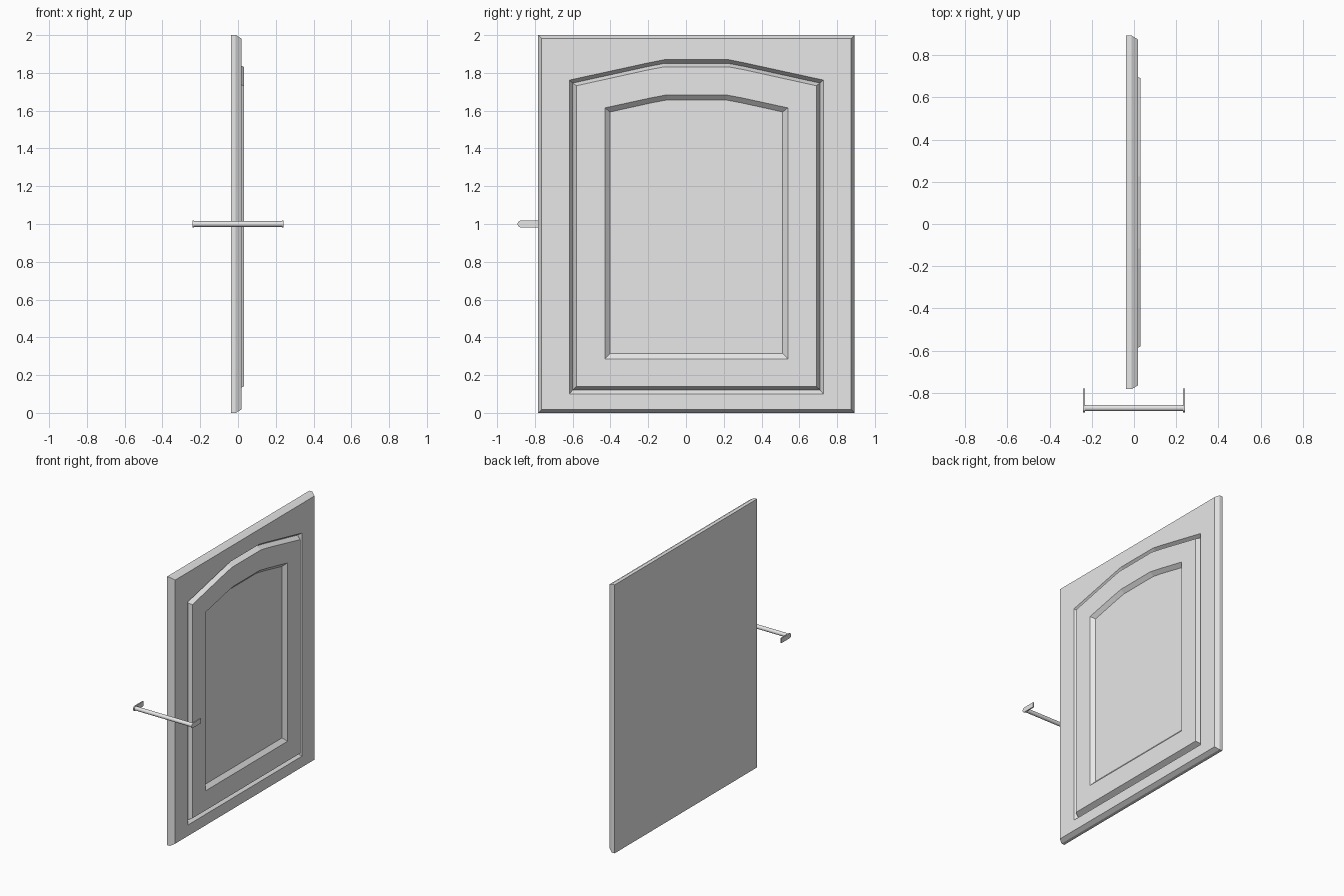
import bpy, bmesh, math

cube = bpy.data.objects.get("Cube")
if cube:
    bpy.data.objects.remove(cube, do_unlink=True)

grey = bpy.data.materials.new("plain grey")
grey.use_nodes = True
grey.diffuse_color = (0.8, 0.8, 0.8, 1)
grey.node_tree.nodes["Principled BSDF"].inputs["Base Color"].default_value = (0.8, 0.8, 0.8, 1)

DOOR_Y = 0.055   # centre line of the door


def finish(name, bm):
    bmesh.ops.recalc_face_normals(bm, faces=bm.faces[:])
    mesh = bpy.data.meshes.new(name)
    bm.to_mesh(mesh)
    bm.free()
    mesh.materials.append(grey)
    obj = bpy.data.objects.new(name, mesh)
    bpy.context.collection.objects.link(obj)
    return obj


def loft(name, loops):
    """Skin a series of matching closed loops and cap both ends."""
    bm = bmesh.new()
    rings = [[bm.verts.new(p) for p in loop] for loop in loops]
    for a, b in zip(rings, rings[1:]):
        for i in range(len(a)):
            j = (i + 1) % len(a)
            bm.faces.new((a[i], a[j], b[j], b[i]))
    bm.faces.new(rings[0])
    bm.faces.new(rings[-1])
    return finish(name, bm)


def arch(x, half, bottom, corner, mid, top, mid_half=0.255, flat_half=0.17):
    """Closed outline with a gently arched top, lying at depth x."""
    side = [(half, bottom), (half, corner), (mid_half, mid), (flat_half, top)]
    outline = side + [(-y, z) for y, z in reversed(side)]
    return [(x, DOOR_Y + y, z) for y, z in outline]


def rect(x, inset):
    top = 2 - inset
    return arch(x, 0.8375 - inset, inset, top, top, top)


# Door: slab, chamfered front edge, groove, raised field and sunken centre
loft("cabinet_door", [
    rect(-0.037, 0),
    rect(-0.012, 0),
    rect(0.018, 0.018),
    arch(0.018, 0.672, 0.10, 1.762, 1.853, 1.87),
    arch(-0.008, 0.655, 0.121, 1.746, 1.834, 1.85),
    arch(0.031, 0.635, 0.14, 1.732, 1.816, 1.832),
    arch(0.031, 0.484, 0.286, 1.615, 1.668, 1.684, 0.24, 0.155),
    arch(0.005, 0.457, 0.315, 1.593, 1.641, 1.657, 0.24, 0.155),
])

# Handle brackets: thin plates with a rounded outer end
RADIUS, BAR_Y = 0.018, -0.874
for side, label in ((1, "left"), (-1, "right")):
    outline = [(-0.78, 1 + RADIUS)]
    for i in range(9):
        a = math.pi / 2 + math.pi * i / 8
        outline.append((BAR_Y + RADIUS * math.cos(a), 1 + RADIUS * math.sin(a)))
    outline.append((-0.78, 1 - RADIUS))
    loft("handle_bracket_" + label,
         [[(side * x, y, z) for y, z in outline] for x in (0.233, 0.242)])

# Handle bar between the brackets
bpy.ops.mesh.primitive_cylinder_add(vertices=16, radius=0.015, depth=0.47,
                                    location=(0, BAR_Y + 0.003, 1),
                                    rotation=(0, math.pi / 2, 0))
bar = bpy.context.object
bar.name = "handle_bar"
bar.data.materials.append(grey)
bpy.ops.object.shade_smooth_by_angle(angle=math.radians(35))
